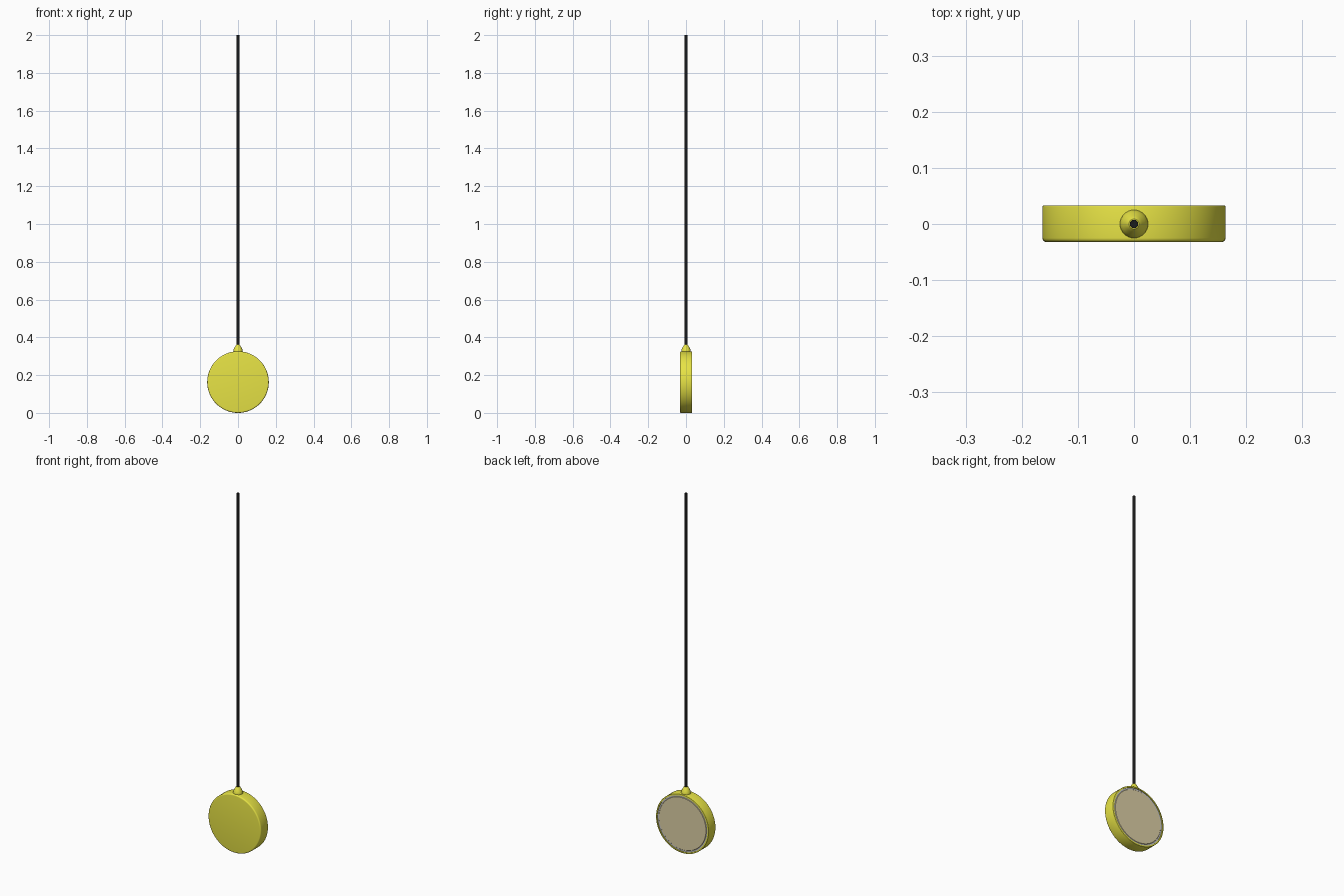
import bpy, bmesh, math
from mathutils import Matrix

if "Cube" in bpy.data.objects:
    bpy.data.objects.remove(bpy.data.objects["Cube"])


def material(name, rgb):
    m = bpy.data.materials.new(name)
    m.diffuse_color = (*rgb, 1)
    m.use_nodes = True
    m.node_tree.nodes["Principled BSDF"].inputs["Base Color"].default_value = m.diffuse_color
    return m


yellow = material("yellow_paint", (0.8, 0.77, 0.06))
tan = material("diffuser_tan", (0.72, 0.63, 0.38))
black = material("black_cord", (0.01, 0.01, 0.01))


def lathe(name, profile, mat, segs, loc=(0, 0, 0), axis_y=False):
    """Spin (radius, height) points round z, or lay the axis along y."""
    bm = bmesh.new()
    vs = [bm.verts.new((r, 0, h)) for r, h in profile]
    edges = [bm.edges.new(p) for p in zip(vs, vs[1:])]
    bmesh.ops.spin(bm, geom=vs + edges, cent=(0, 0, 0), axis=(0, 0, 1),
                   angle=math.tau, steps=segs, use_duplicate=False)
    bmesh.ops.remove_doubles(bm, verts=bm.verts, dist=1e-5)
    if axis_y:
        bm.transform(Matrix.Rotation(-math.pi / 2, 4, 'X'))
    bmesh.ops.recalc_face_normals(bm, faces=bm.faces)
    me = bpy.data.meshes.new(name)
    bm.to_mesh(me)
    bm.free()
    ob = bpy.data.objects.new(name, me)
    bpy.context.collection.objects.link(ob)
    ob.location = loc
    if mat:
        me.materials.append(mat)
    bpy.context.view_layer.objects.active = ob
    ob.select_set(True)
    bpy.ops.object.shade_smooth_by_angle(angle=math.radians(35))
    ob.select_set(False)
    return ob


R = 0.163
centre = (0, 0, R)


def arc(r, h, rad, a0, a1, n=5):
    return [(r + rad * math.cos(math.radians(a0 + (a1 - a0) * i / n)),
             h + rad * math.sin(math.radians(a0 + (a1 - a0) * i / n))) for i in range(n + 1)]


# Shade: shallow drum, closed rounded front, open back with inner wall
lathe("shade", [(0, -0.032)] + arc(R - 0.007, -0.025, 0.007, -90, 0)
      + arc(R - 0.002, 0.031, 0.002, 0, 90, 3)
      + [(0.155, 0.033), (0.155, -0.024), (0, -0.024)], yellow, 96, centre, True)

# Retaining ring and diffuser in the open back
lathe("retaining_ring", [(0.155, 0.022), (0.155, 0.029), (0.147, 0.029), (0.147, 0.022)],
      None, 96, centre, True)
lathe("diffuser", [(0, 0.022), (0.147, 0.022), (0.147, 0.029), (0.145, 0.031), (0, 0.031)],
      tan, 96, centre, True)

# Domed cord grip
lathe("cord_grip", [(0, 0.318), (0.025, 0.318), (0.025, 0.328), (0.0235, 0.335),
                    (0.020, 0.343), (0.015, 0.352), (0.011, 0.359), (0.009, 0.361),
                    (0, 0.361)], yellow, 32)

# Cord
lathe("cord", [(0, 0.34), (0.0075, 0.34), (0.0075, 2.0), (0, 2.0)], black, 24)
